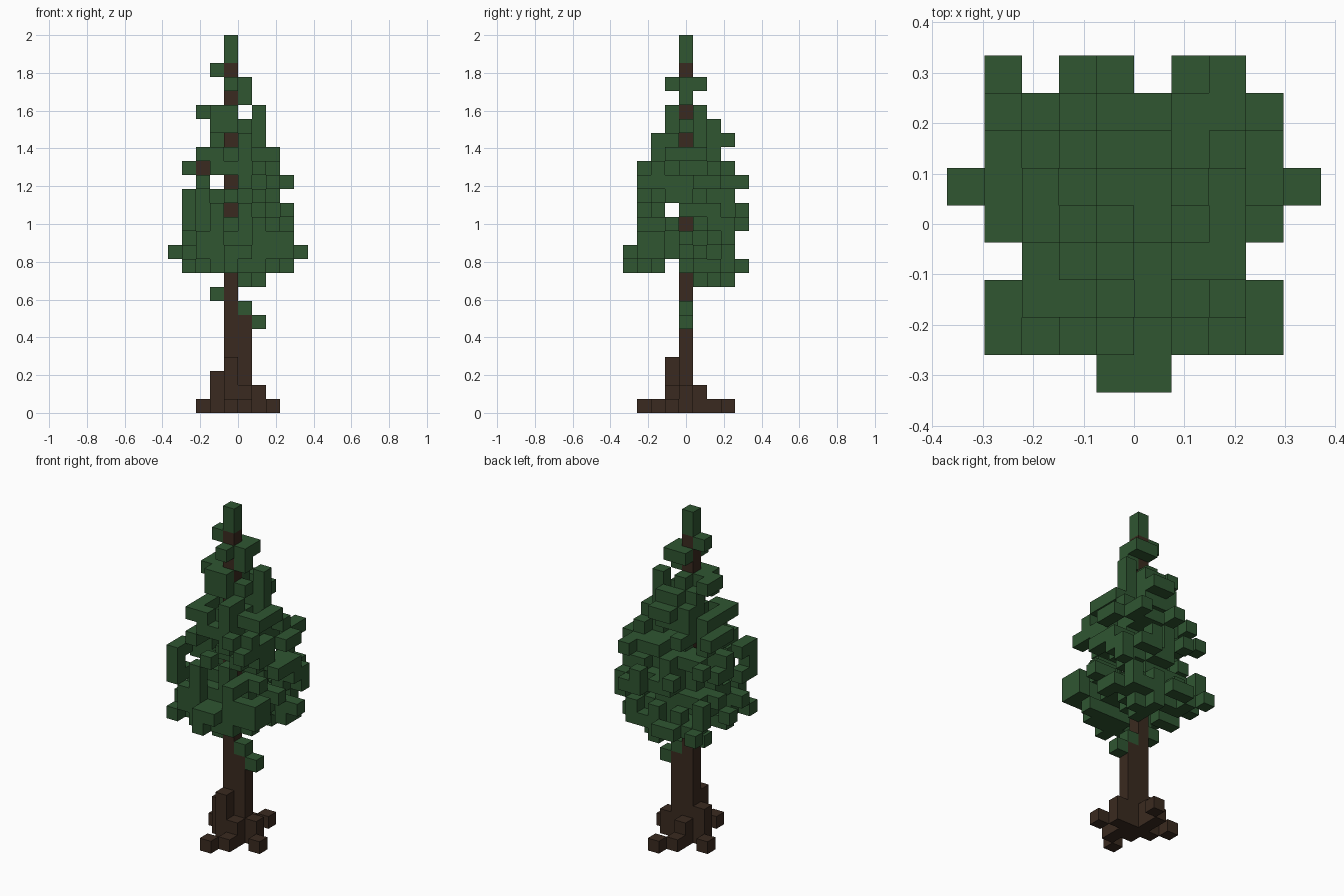
import bpy
import bmesh
import random
from mathutils import Vector

random.seed(5)
if "Cube" in bpy.data.objects:
    bpy.data.objects.remove(bpy.data.objects["Cube"], do_unlink=True)

UNIT = 2 / 27                      # edge of one block
CENTRE = Vector((5, 4.5, 0))       # grid point that sits at the origin
AXIS = 4                           # trunk column in x and y


def make_material(name, colour):
    mat = bpy.data.materials.new(name)
    mat.use_nodes = True
    mat.diffuse_color = (*colour, 1)
    mat.node_tree.nodes["Principled BSDF"].inputs["Base Color"].default_value = (*colour, 1)
    return mat


def box(x, y, z):
    """All grid cells in three inclusive spans."""
    return {(i, j, k) for i in range(x[0], x[1] + 1)
            for j in range(y[0], y[1] + 1) for k in range(z[0], z[1] + 1)}


def build_blocks(name, cells, occupied, mat):
    """Mesh of the exposed block faces only."""
    bm = bmesh.new()
    for cell in cells:
        middle = Vector(cell) + Vector((0.5, 0.5, 0.5))
        for axis in range(3):
            for sign in (-1, 1):
                normal = Vector((0, 0, 0))
                normal[axis] = sign
                if tuple(int(c + n) for c, n in zip(cell, normal)) in occupied:
                    continue
                u = Vector((0, 0, 0))
                u[(axis + 1) % 3] = 0.5
                v = normal.cross(u)
                corners = [-u - v, u - v, u + v, -u + v]
                bm.faces.new([bm.verts.new((middle + normal / 2 + c - CENTRE) * UNIT)
                              for c in corners])
    bmesh.ops.remove_doubles(bm, verts=bm.verts, dist=UNIT / 100)
    mesh = bpy.data.meshes.new(name)
    bm.to_mesh(mesh)
    bm.free()
    mesh.materials.append(mat)
    obj = bpy.data.objects.new(name, mesh)
    bpy.context.collection.objects.link(obj)


# Trunk, side shaft and buttresses
trunk = box((4, 4), (4, 4), (0, 24)) | box((5, 5), (4, 4), (0, 6))
trunk |= box((4, 4), (3, 3), (0, 3)) | box((3, 3), (4, 4), (0, 2))
trunk |= box((5, 5), (3, 3), (0, 1)) | box((6, 6), (4, 4), (0, 1))
trunk |= box((4, 4), (5, 5), (0, 1))
# Roots stepping out diagonally in a pinwheel
roots = {(5, 2, 0), (4, 1, 0), (7, 3, 0), (4, 6, 0), (5, 7, 0), (2, 5, 0)}
# Bare branch tip
branch = {(2, 4, 17)}
wood = trunk | roots | branch

# Crown layers from the bottom up: first x, last x, first y, last y
LAYERS = ["5657", "1808", "0907", "1817", "1818", "1818", "1717", "2818", "1717",
          "2726", "3627", "3636", "2635", "4544", "4535", "3444"]
BOTTOM = 9
# Blocks of the crown outline per row, front to back
PLAN = ["45", "12345678", "12345678", "234567", "12345678", "0123456789",
        "12345678", "12345678", "13467"]
GAPS_X = {(3, 16), (5, 21)}                  # openings through the crown, front to back
GAPS_Y = {(3, 14), (3, 10)}                  # openings through the crown, side to side
BARE_FRONT = {(4, z) for z in (14, 16, 19, 22, 24)} | {(2, 17)}
BARE_SIDE = {13, 19, 21, 24}
# Tips of the main boughs, and the leader on top
TIPS = [(1, 1, 15), (1, 2, 15), (1, 1, 13), (1, 2, 13), (8, 7, 12), (7, 7, 16),
        (2, 2, 18), (2, 3, 18), (2, 4, 21), (3, 4, 21), (6, 5, 20), (6, 5, 21),
        (5, 4, 22), (5, 4, 23), (4, 5, 23), (4, 3, 23), (5, 2, 17), (5, 2, 18),
        (7, 6, 17), (7, 5, 18), (6, 5, 18), (8, 6, 10), (8, 5, 10), (3, 1, 10),
        (5, 1, 10), (2, 2, 10), (7, 6, 10), (6, 6, 9), (3, 3, 20), (3, 3, 21),
        (8, 6, 14), (1, 2, 11), (3, 2, 17), (3, 3, 17), (1, 5, 17), (2, 5, 17),
        (4, 4, 25), (4, 4, 26)]


def allowed(x, y, z):
    if str(x) not in PLAN[y] or (x, z) in GAPS_X or (y, z) in GAPS_Y:
        return False
    if (x, z) in BARE_FRONT and y < AXIS:
        return False
    return not (y == AXIS and x > AXIS and z in BARE_SIDE)


def outline_keys(x, y, z):
    """Outline squares that a leaf block fills, seen past the trunk."""
    keys = {("plan", x, y)}
    if x != AXIS or y < AXIS:
        keys.add(("front", x, z))
    if y != AXIS or x > AXIS:
        keys.add(("side", y, z))
    return keys


candidates = []
for level, spans in enumerate(LAYERS):
    x0, x1, y0, y1 = map(int, spans)
    for x, y, z in sorted(box((x0, x1), (y0, y1), (BOTTOM + level,) * 2)):
        if allowed(x, y, z) and (x, y, z) not in wood:
            r = (((2 * x - x0 - x1) / (x1 - x0 + 1)) ** 2
                 + ((2 * y - y0 - y1) / (y1 - y0 + 1)) ** 2) ** 0.5
            candidates.append((r + random.uniform(0, 0.7), r, (x, y, z)))
candidates.sort()

# Scatter leaves, denser inside, while filling every outline
leaves = {(3, 4, 8), (5, 4, 7), (6, 4, 6)} | set(TIPS)
covered = set().union(*(outline_keys(*tip) for tip in TIPS))
for order, r, cell in candidates:
    keys = outline_keys(*cell)
    if keys - covered or random.random() < 0.45 - 0.2 * r:
        leaves.add(cell)
        covered |= keys

bark = make_material("dark_brown_bark", (0.042, 0.023, 0.014))
green = make_material("deep_green_leaf", (0.029, 0.092, 0.031))
everything = wood | leaves
build_blocks("trunk", trunk, everything, bark)
build_blocks("roots", roots, everything, bark)
build_blocks("branch", branch, everything, bark)
build_blocks("foliage", leaves, everything, green)
